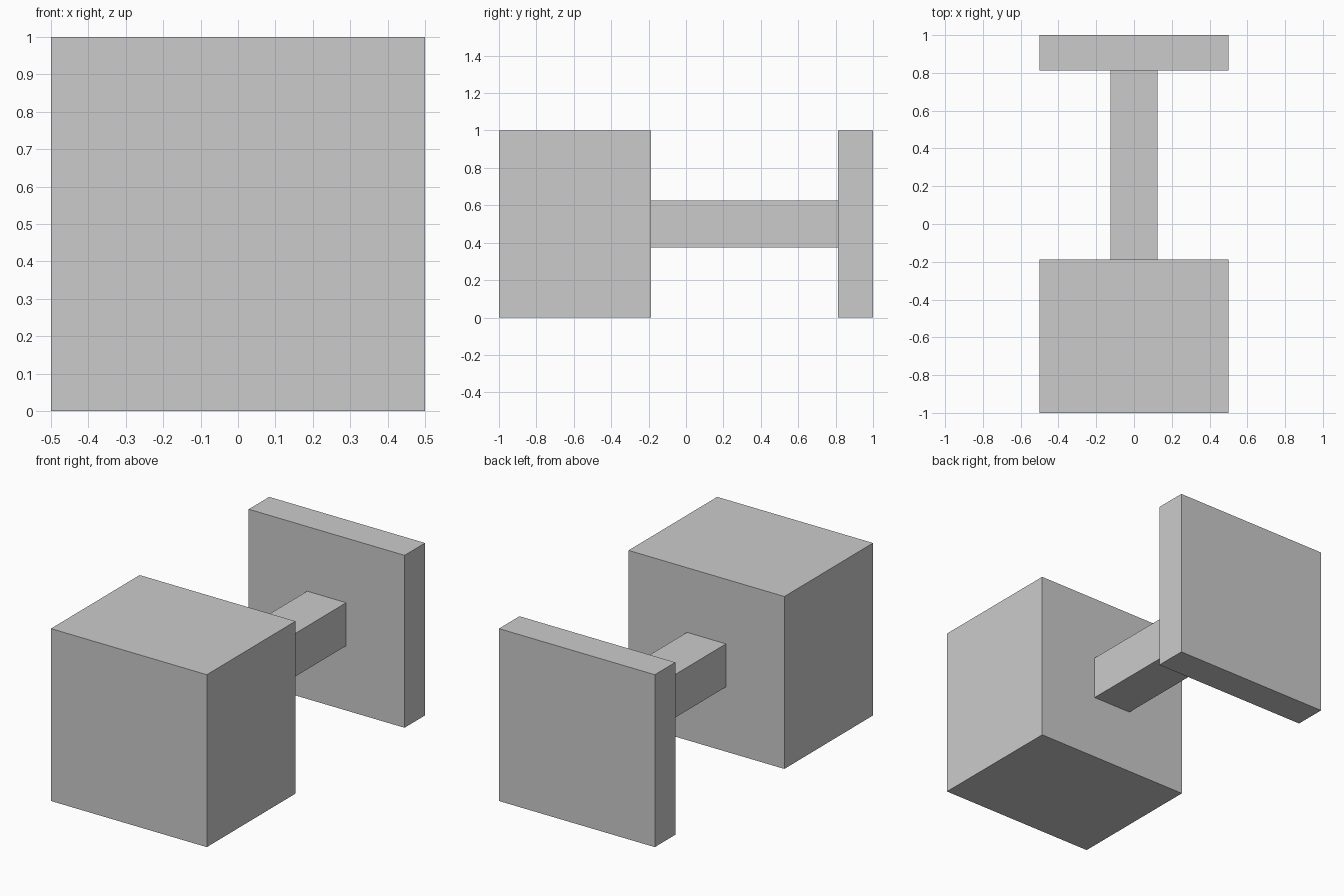
import bpy
import bmesh
from mathutils import Matrix, Vector

if "Cube" in bpy.data.objects:
    bpy.data.objects.remove(bpy.data.objects["Cube"])


def box(name, low, high):
    """Add a box spanning two opposite corners."""
    low, high = Vector(low), Vector(high)
    mesh = bpy.data.meshes.new(name)
    bm = bmesh.new()
    bmesh.ops.create_cube(bm, size=1, matrix=Matrix.Diagonal((*(high - low), 1)))
    bm.to_mesh(mesh)
    bm.free()
    obj = bpy.data.objects.new(name, mesh)
    obj.location = (low + high) / 2
    bpy.context.collection.objects.link(obj)
    return obj


BODY_BACK = -0.1875   # where the rod leaves the body
PLATE_FRONT = 0.8125  # where the rod meets the plate

# Heavy block at the front
box("body", (-0.5, -1, 0), (0.5, BODY_BACK, 1))
# Square rod joining the block to the plate
box("rod", (-0.125, BODY_BACK, 0.375), (0.125, PLATE_FRONT, 0.625))
# Thin square plate at the back
box("plate", (-0.5, PLATE_FRONT, 0), (0.5, 1, 1))
